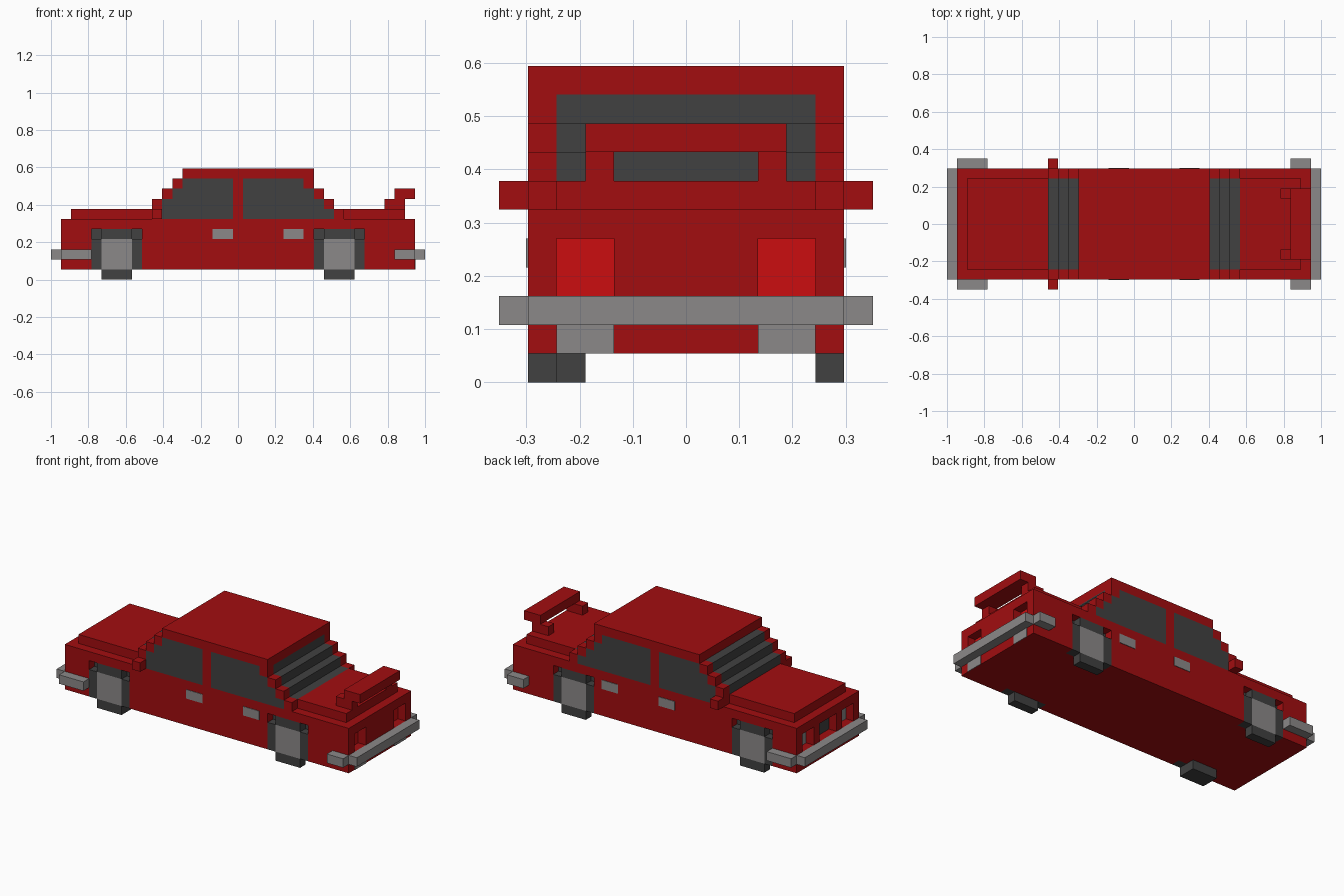
import bpy
import bmesh
from mathutils import Matrix, Vector

cube = bpy.data.objects.get("Cube")
if cube:
    bpy.data.objects.remove(cube, do_unlink=True)

# Everything sits on a block grid: length x width x height in cells
LENGTH, WIDTH = 37, 13
CELL = 2 / LENGTH


def material(name, color):
    mat = bpy.data.materials.new(name)
    mat.use_nodes = True
    mat.diffuse_color = (*color, 1)
    shader = mat.node_tree.nodes["Principled BSDF"]
    shader.inputs["Base Color"].default_value = (*color, 1)
    shader.inputs["Roughness"].default_value = 0.8
    return mat


red = material("body red", (0.36, 0.004, 0.005))
lamp_red = material("lamp red", (0.6, 0.004, 0.005))
grey = material("metal grey", (0.26, 0.25, 0.25))
dark = material("dark rubber and glass", (0.053, 0.053, 0.053))


def part(name, mat, *boxes, mirror=False):
    """Join boxes given as (x span, y span, z span) in grid cells."""
    if mirror:
        boxes += tuple((x, (WIDTH - y[1], WIDTH - y[0]), z) for x, y, z in boxes)
    bm = bmesh.new()
    for spans in boxes:
        size = Vector([b - a for a, b in spans]) * CELL
        mid = Vector([(a + b) / 2 for a, b in spans]) * CELL
        mid -= Vector((LENGTH, WIDTH, 0)) * CELL / 2
        bmesh.ops.create_cube(bm, size=1, matrix=Matrix.Translation(mid) @ Matrix.Diagonal((*size, 1)))
    mesh = bpy.data.meshes.new(name)
    bm.to_mesh(mesh)
    bm.free()
    obj = bpy.data.objects.new(name, mesh)
    bpy.context.collection.objects.link(obj)
    mesh.materials.append(mat)
    return obj


FULL, INNER, EDGE = (1, 12), (2, 11), (1, 2)
LAMP_Y, LAMP_Z = (2, 4), (3, 5)
GRILLE_Y = (5, 8)
PROUD = 0.06  # thickness of flush painted plates, in cells
AXLES = {"front": 6.5, "rear": 28.5}

# Lower body with recesses for the wheels, lamps and grille
body = part("body", red, ((1, 36), FULL, (1, 6)))
recesses = [((x - 2.5, x + 2.5), (0.5, 2), (0.5, 5)) for x in AXLES.values()]
recesses += [(x, LAMP_Y, LAMP_Z) for x in ((0.5, 2), (35, 36.5))]
cutter = part("recess_cutter", red, *recesses, mirror=True)
grille_cutter = part("grille_cutter", red, ((0.5, 2), GRILLE_Y, LAMP_Z))
bpy.context.view_layer.objects.active = body
for tool in (cutter, grille_cutter):
    tool.hide_render = True
    cut = body.modifiers.new("recess", "BOOLEAN")
    cut.operation, cut.solver, cut.object = "DIFFERENCE", "EXACT", tool
    bpy.ops.object.modifier_apply(modifier=cut.name)
    bpy.data.objects.remove(tool, do_unlink=True)

# Bonnet, boot lid and roof
part("hood", red, ((2, 10), INNER, (6, 7)))
part("trunk_lid", red, ((29, 35), INNER, (6, 7)))
part("roof", red, ((13, 26), FULL, (10, 11)))

# Stepped cabin: glass rows with a red block at each end of each row
glass, pillars = [], [((18, 19), EDGE, (6, 10))]
for z, (a, b) in enumerate([(10, 29), (10, 28), (11, 27), (12, 26)], start=6):
    row = (z, z + 1)
    glass += [((a, b), (2, 6.5), row), ((a + 1, 18), EDGE, row), ((19, b - 1), EDGE, row)]
    pillars += [((a, a + 1), EDGE, row), ((b - 1, b), EDGE, row)]
part("windows", dark, *glass, mirror=True)
part("window_pillars", red, *pillars, mirror=True)
part("side_mirrors", red, ((10, 11), (0, 1), (6, 7)), mirror=True)

# Wheels: cross-shaped tyre around a square hub, tread below the body
for end, x in AXLES.items():
    across = (x - 1.5, x + 1.5)
    part(end + "_tyres", dark,
         ((x - 2.5, x - 1.5), EDGE, (1, 4)),
         ((x + 1.5, x + 2.5), EDGE, (1, 4)),
         (across, EDGE, (4, 5)),
         (across, EDGE, (0, 1)),
         ((x - 2.5, x + 2.5), (2 - PROUD, 2), (4, 5)), mirror=True)
    part(end + "_hubs", grey, (across, EDGE, (1, 4)), mirror=True)
part("front_inner_tread", dark, ((5, 8), (2, 3), (0, 1)))

# Bumpers with wraparound sides
BUMPER_Z = (2, 3)
for end, bar, side in (("front", (0, 1), (1, 4)), ("rear", (36, 37), (34, 36))):
    part(end + "_bumper", grey, (bar, FULL, BUMPER_Z))
    part(end + "_bumper_sides", grey, (side, (0, 1), BUMPER_Z), mirror=True)

# Lamps, grille, exhaust plates and door handles
part("headlights", grey, ((2 - PROUD, 2), LAMP_Y, LAMP_Z), mirror=True)
part("grille", dark, ((2 - PROUD, 2), GRILLE_Y, LAMP_Z))
part("taillights", lamp_red, ((35, 35 + PROUD), LAMP_Y, LAMP_Z), mirror=True)
part("exhaust_plates", grey, ((36, 36 + PROUD), LAMP_Y, (1, 2)), mirror=True)
part("door_handles", grey, *[((x, x + 2), (1 - PROUD, 1), (4, 5)) for x in (16, 23)], mirror=True)

# Rear spoiler on two posts
part("spoiler_posts", red, ((33, 35), (3, 4), (7, 8)), mirror=True)
part("spoiler_wing", red, ((34, 36), (3, 10), (8, 9)))
